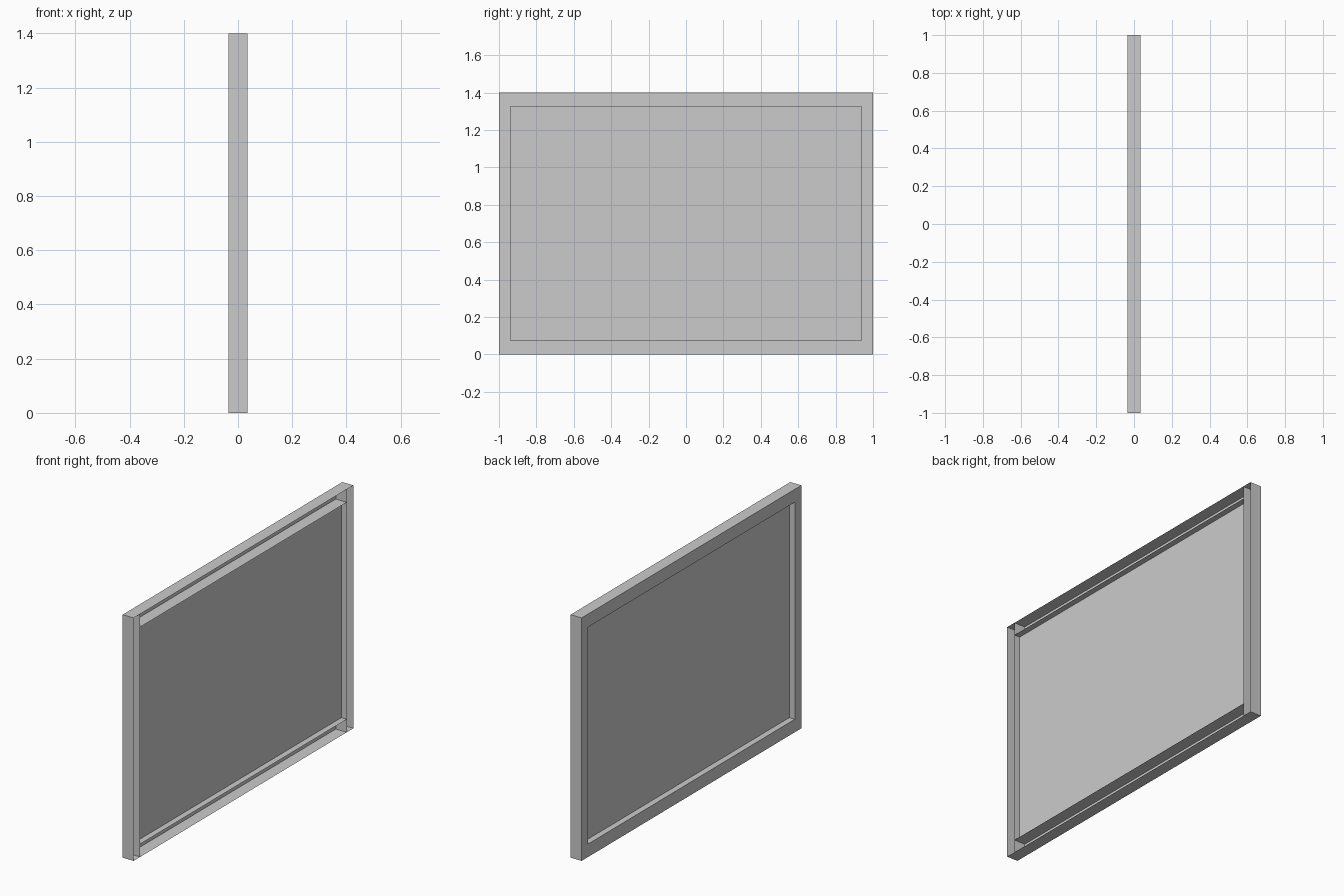
import bpy, bmesh
from mathutils import Vector, Matrix

if "Cube" in bpy.data.objects:
    bpy.data.objects.remove(bpy.data.objects["Cube"])

DEPTH, WIDTH, HEIGHT = 0.07, 2.0, 1.4
STILE, RAIL = 0.06, 0.075      # border widths: sides, top and bottom


def open_box(name, center, size, open_dirs):
    """Thin-walled box with the faces pointing along open_dirs left off."""
    bm = bmesh.new()
    bmesh.ops.create_cube(bm, size=1)
    bm.normal_update()
    gone = [f for f in bm.faces
            if any(f.normal.dot(Vector(d)) > 0.9 for d in open_dirs)]
    bmesh.ops.delete(bm, geom=gone, context='FACES')
    bmesh.ops.transform(bm, matrix=Matrix.Translation(center) @ Matrix.Diagonal((*size, 1)),
                        verts=bm.verts)
    mesh = bpy.data.meshes.new(name)
    bm.to_mesh(mesh)
    bm.free()
    obj = bpy.data.objects.new(name, mesh)
    bpy.context.collection.objects.link(obj)
    return obj


# Side stiles: full-height channels, open towards +x
for side, label in ((-1, "front"), (1, "back")):
    open_box(f"{label}_stile", (0, side * (WIDTH - STILE) / 2, HEIGHT / 2),
             (DEPTH, STILE, HEIGHT), [(1, 0, 0)])

# Rails: channels between the stiles, open towards +x and at both ends
for z, label in ((RAIL / 2, "bottom"), (HEIGHT - RAIL / 2, "top")):
    open_box(f"{label}_rail", (0, 0, z), (DEPTH, WIDTH - 2 * STILE, RAIL),
             [(1, 0, 0), (0, 1, 0), (0, -1, 0)])

# Pane: single sheet in the middle of the frame depth
bm = bmesh.new()
y, z0, z1 = WIDTH / 2 - STILE, RAIL, HEIGHT - RAIL
bm.faces.new([bm.verts.new(p) for p in
              ((0, -y, z0), (0, y, z0), (0, y, z1), (0, -y, z1))])
mesh = bpy.data.meshes.new("pane")
bm.to_mesh(mesh)
bm.free()
bpy.context.collection.objects.link(bpy.data.objects.new("pane", mesh))
